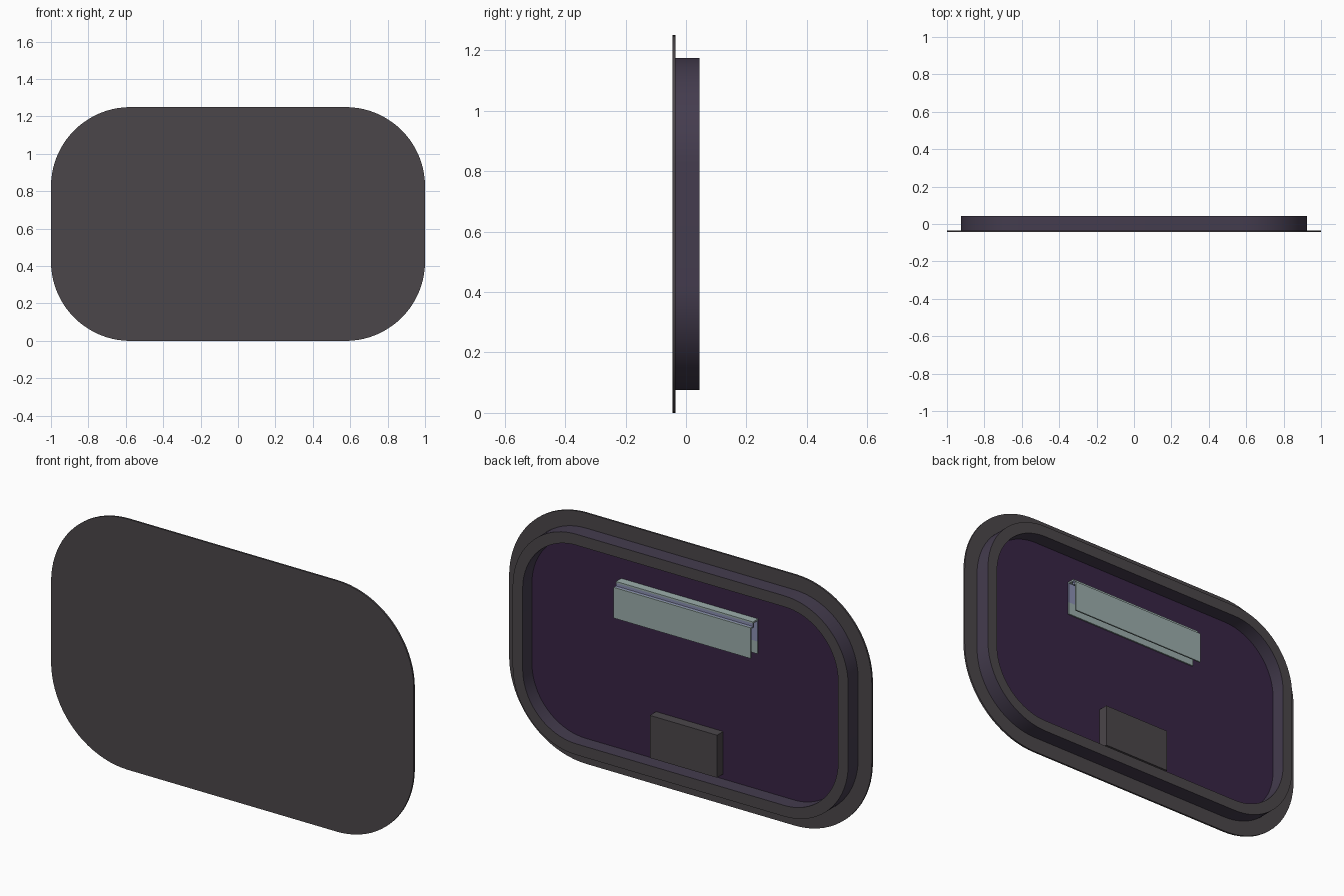
import bpy, bmesh, math

if "Cube" in bpy.data.objects:
    bpy.data.objects.remove(bpy.data.objects["Cube"])


def material(name, rgb):
    m = bpy.data.materials.new(name)
    m.diffuse_color = (*rgb, 1)
    m.use_nodes = True
    m.node_tree.nodes["Principled BSDF"].inputs["Base Color"].default_value = m.diffuse_color
    return m


GREY = material("warm dark grey", (0.070, 0.061, 0.068))
RIM = material("cool dark grey", (0.058, 0.045, 0.076))
PURPLE = material("deep purple", (0.040, 0.018, 0.060))
PALE = material("pale green grey", (0.33, 0.42, 0.41))
LAVENDER = material("lavender grey", (0.26, 0.28, 0.45))
CZ = 0.625  # height of the panel centre


def outline(inset, seg=20):
    """Rounded rectangle in x, z whose corner arcs share their centres."""
    r = 0.425 - inset
    cx, cz = 0.575, 0.2
    pts = []
    for k, (sx, sz) in enumerate(((1, 1), (-1, 1), (-1, -1), (1, -1))):
        for i in range(seg + 1):
            a = math.pi / 2 * (k + i / seg)
            pts.append((sx * cx + r * math.cos(a), CZ + sz * cz + r * math.sin(a)))
    return pts


def finish(name, bm, mats, smooth=False):
    bmesh.ops.recalc_face_normals(bm, faces=bm.faces)
    me = bpy.data.meshes.new(name)
    bm.to_mesh(me)
    bm.free()
    ob = bpy.data.objects.new(name, me)
    bpy.context.collection.objects.link(ob)
    for m in mats:
        me.materials.append(m)
    if smooth:
        bpy.ops.object.select_all(action='DESELECT')
        ob.select_set(True)
        bpy.context.view_layer.objects.active = ob
        bpy.ops.object.shade_smooth_by_angle(angle=math.radians(30))
    return ob


def slab(name, inset, y0, y1, mat):
    """Solid rounded plate between two depths."""
    bm = bmesh.new()
    f = bm.faces.new([bm.verts.new((x, y0, z)) for x, z in outline(inset)])
    ext = bmesh.ops.extrude_face_region(bm, geom=[f], use_keep_orig=True)
    for v in ext["geom"]:
        if isinstance(v, bmesh.types.BMVert):
            v.co.y = y1
    return finish(name, bm, [mat], True)


def ring(name, outer, inner, y0, y1, mats):
    """Raised wall; the lip facing the back takes the second material."""
    bm = bmesh.new()
    loops = [[bm.verts.new((x, y, z)) for x, z in outline(i)]
             for i, y in ((outer, y0), (outer, y1), (inner, y1), (inner, y0))]
    n = len(loops[0])
    for k in range(4):
        a, b = loops[k], loops[(k + 1) % 4]
        for i in range(n):
            j = (i + 1) % n
            f = bm.faces.new((a[i], a[j], b[j], b[i]))
            f.material_index = 1 if k == 1 else 0
    return finish(name, bm, mats, True)


def box(name, x, y, z, mat):
    bm = bmesh.new()
    bmesh.ops.create_cube(bm, size=1)
    for v in bm.verts:
        for i, (lo, hi) in enumerate((x, y, z)):
            v.co[i] = lo if v.co[i] < 0 else hi
    return finish(name, bm, [mat])


# Front panel, purple backing and raised rim
slab("front_panel", 0.0, -0.044, -0.035, GREY)
slab("purple_backing", 0.076, -0.036, -0.029, PURPLE)
ring("back_rim", 0.075, 0.13, -0.035, 0.044, [RIM, GREY])

# Lower tab
box("lower_tab", (-0.185, 0.185), (-0.031, 0.02), (0.155, 0.367), GREY)

# Stepped hanging bracket, open below
W = (-0.378, 0.378)
box("bracket_rear_lower", W, (-0.03, -0.022), (0.808, 0.87), PALE)
box("bracket_rear_upper", W, (-0.03, -0.022), (0.87, 0.972), LAVENDER)
box("bracket_top", W, (-0.03, 0.012), (0.972, 0.98), PALE)
box("bracket_step_wall", W, (0.005, 0.011), (0.950, 0.972), LAVENDER)
box("bracket_step_ledge", W, (0.005, 0.024), (0.950, 0.957), LAVENDER)
box("bracket_back_plate", W, (0.024, 0.031), (0.805, 0.958), PALE)
